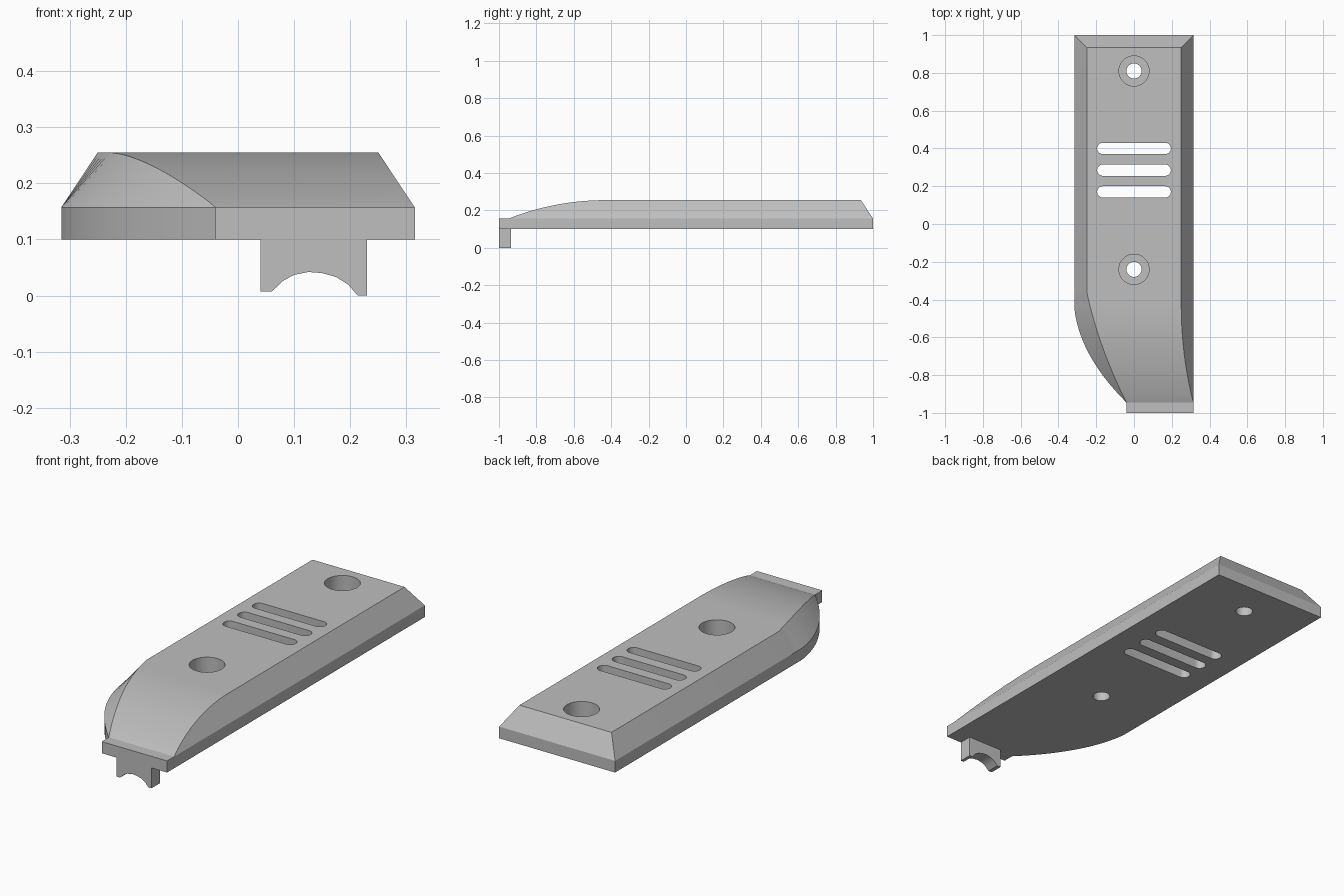
import bpy
import bmesh
import math

if "Cube" in bpy.data.objects:
    bpy.data.objects.remove(bpy.data.objects["Cube"], do_unlink=True)

GREY = (0.52, 0.52, 0.52, 1)
mat = bpy.data.materials.new("plain grey")
mat.use_nodes = True
mat.diffuse_color = GREY
mat.node_tree.nodes["Principled BSDF"].inputs["Base Color"].default_value = GREY

BOTTOM, RIM, TOP = 0.1, 0.157, 0.255
HALF, CHAMFER = 0.315, 0.065
LIP_Y, NECK_X = -0.945, -0.04


def finish(name, bm):
    bmesh.ops.remove_doubles(bm, verts=bm.verts, dist=1e-5)
    bmesh.ops.recalc_face_normals(bm, faces=bm.faces)
    mesh = bpy.data.meshes.new(name)
    bm.to_mesh(mesh)
    bm.free()
    obj = bpy.data.objects.new(name, mesh)
    bpy.context.collection.objects.link(obj)
    obj.data.materials.append(mat)
    return obj


def extrude(name, points, vector):
    bm = bmesh.new()
    face = bm.faces.new([bm.verts.new(p) for p in points])
    result = bmesh.ops.extrude_face_region(bm, geom=[face], use_keep_orig=True)
    moved = [g for g in result["geom"] if isinstance(g, bmesh.types.BMVert)]
    bmesh.ops.translate(bm, verts=moved, vec=vector)
    return finish(name, bm)


def section(y):
    """Cross-section of the cover at one position along its length."""
    t = max(0, (-0.45 - y) / (-0.45 - LIP_Y))
    s = max(0, (-0.36 - y) / (-0.36 - LIP_Y))
    left = -HALF + (HALF + NECK_X) * (0.2 * t + 0.8 * t * t)
    top_left = -HALF + CHAMFER + (HALF - CHAMFER + NECK_X) * (0.6 * s + 0.4 * s * s)
    d = max(0, -0.43 - y)
    radius = 1.416
    height = TOP - (radius - math.sqrt(radius ** 2 - d ** 2))
    top_right = HALF - CHAMFER * (height - RIM) / (TOP - RIM)
    if y <= LIP_Y or y >= 1:
        height, top_right, top_left = RIM, HALF, left
    if y <= LIP_Y:
        left = top_left = NECK_X
    return [(left, y, BOTTOM), (HALF, y, BOTTOM), (HALF, y, RIM),
            (top_right, y, height), (top_left, y, height), (left, y, RIM)]


# Cover body: lofted sections with bevelled sides and a swept nose
steps = 26
ys = [-1] + [LIP_Y + (-0.36 - LIP_Y) * i / steps for i in range(steps + 1)] + [0.935, 1]
bm = bmesh.new()
rings = [[bm.verts.new(p) for p in section(y)] for y in ys]
for a, b in zip(rings, rings[1:]):
    for i in range(6):
        j = (i + 1) % 6
        bm.faces.new((a[i], a[j], b[j], b[i]))
for ring in (rings[0], rings[-1]):
    bm.faces.new(ring)
cover = finish("cover_body", bm)
cutters = []


# Counterbored screw holes and rounded vent slots
def stadium(half_length, radius, y, z, count=32):
    points = []
    for i in range(count):
        a = 2 * math.pi * (i + 0.5) / count
        shift = half_length if math.cos(a) > 0 else -half_length
        points.append((shift + radius * math.cos(a), y + radius * math.sin(a), z))
    return points


for y in (0.81, -0.24):
    cutters.append(extrude("screw_hole_cutter", stadium(0, 0.04, y, 0), (0, 0, 0.4)))
    cutters.append(extrude("counterbore_cutter", stadium(0, 0.08, y, RIM), (0, 0, 0.3)))
for y in (0.17, 0.285, 0.4):
    cutters.append(extrude("vent_cutter", stadium(0.165, 0.03, y, 0), (0, 0, 0.4)))

for cutter in cutters:
    cutter.hide_render = True
    mod = cover.modifiers.new("cut", "BOOLEAN")
    mod.operation = "DIFFERENCE"
    mod.solver = "EXACT"
    mod.object = cutter
bpy.context.view_layer.update()
cut_mesh = bpy.data.meshes.new_from_object(
    cover.evaluated_get(bpy.context.evaluated_depsgraph_get()))
cover.modifiers.clear()
cover.data = cut_mesh
for cutter in cutters:
    bpy.data.objects.remove(cutter, do_unlink=True)

# Locating tab with an arched notch below the nose
arch = [(0.06, 0.007), (0.08, 0.026), (0.1, 0.037), (0.125, 0.042), (0.15, 0.04),
        (0.175, 0.033), (0.197, 0.019), (0.213, 0)]
outline = [(0.04, BOTTOM), (0.04, 0.007)] + arch + [(0.23, 0), (0.23, BOTTOM)]
tab = extrude("locating_tab", [(x, -1, z) for x, z in outline], (0, 0.065, 0))

# Smooth curved areas while keeping crisp edges
for obj in (cover, tab):
    bpy.ops.object.select_all(action="DESELECT")
    obj.select_set(True)
    bpy.context.view_layer.objects.active = obj
    bpy.ops.object.shade_smooth_by_angle(angle=math.radians(20))
